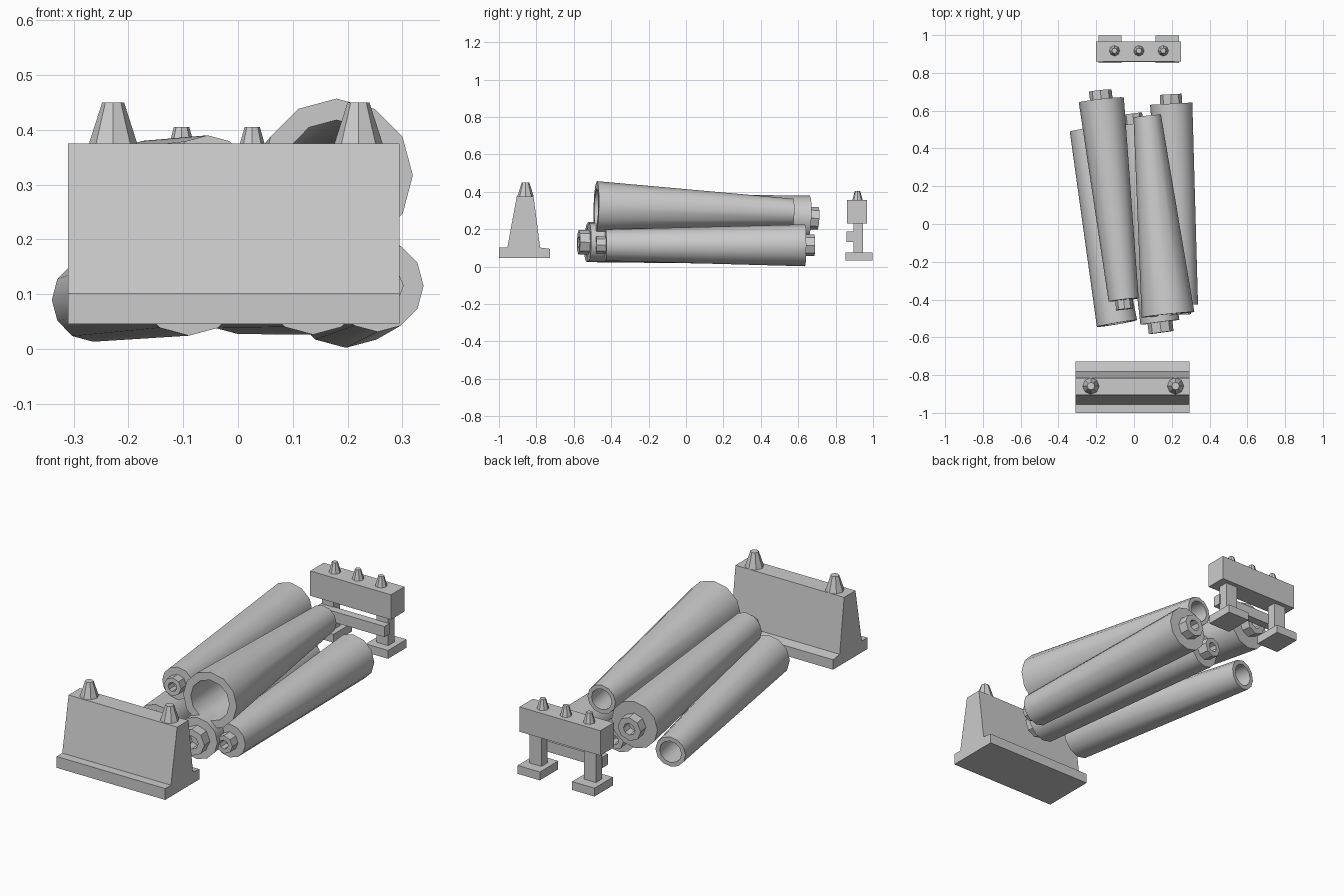
import bpy, bmesh
from math import cos, sin, pi, radians
from mathutils import Vector

if "Cube" in bpy.data.objects:
    bpy.data.objects.remove(bpy.data.objects["Cube"])


def make_object(name, bm, smooth=False):
    bmesh.ops.recalc_face_normals(bm, faces=bm.faces)
    mesh = bpy.data.meshes.new(name)
    bm.to_mesh(mesh)
    bm.free()
    ob = bpy.data.objects.new(name, mesh)
    bpy.context.collection.objects.link(ob)
    if smooth:
        bpy.ops.object.select_all(action='DESELECT')
        ob.select_set(True)
        bpy.context.view_layer.objects.active = ob
        bpy.ops.object.shade_smooth_by_angle(angle=radians(40))
    return ob


def box(name, lo, hi):
    bm = bmesh.new()
    bmesh.ops.create_cube(bm, size=1)
    for v in bm.verts:
        v.co = [a + (b - a) * (c + 0.5) for a, b, c in zip(lo, hi, v.co)]
    return make_object(name, bm)


def turned(name, start, axis, profile, sides, loop=False, smooth=False):
    """Revolve (distance, radius) points around an axis; loop makes a tube."""
    bm = bmesh.new()
    d = axis.normalized()
    ref = Vector((0, 1, 0)) if abs(d.z) > 0.9 else Vector((0, 0, 1))
    up = (ref - d * ref.dot(d)).normalized()
    side = d.cross(up)
    rings = [[bm.verts.new(start + d * t + r * (up * cos(2 * pi * i / sides) + side * sin(2 * pi * i / sides)))
              for i in range(sides)] for t, r in profile]
    pairs = list(zip(rings, rings[1:]))
    if loop:
        pairs.append((rings[-1], rings[0]))
    else:
        bm.faces.new(rings[0])
        bm.faces.new(rings[-1])
    for a, b in pairs:
        for i in range(sides):
            j = (i + 1) % sides
            bm.faces.new((a[i], a[j], b[j], b[i]))
    return make_object(name, bm, smooth)


def open_pipe(name, front, back, rf, rb, wall=0.72):
    p, q = Vector(front), Vector(back)
    n = (q - p).length
    turned(name, p, q - p, [(0, rf), (n, rb), (n, rb * wall), (0, rf * wall)], 12, True, True)


def plugged_pipe(name, front, back, rf, rb, nub_f, nub_b, nub_len):
    p, q = Vector(front), Vector(back)
    n = (q - p).length
    turned(name, p, q - p, [(0, rf), (n, rb)], 12, smooth=True)
    for end, pos, axis, r in (("front", p, p - q, nub_f), ("back", q, q - p, nub_b)):
        turned(f"{name}_{end}_nozzle", pos, axis,
               [(0, r), (nub_len, r), (nub_len, r * 0.5), (0, r * 0.5)], 8, True)


def peg(name, x, y, z, h, r1, r2):
    turned(name, Vector((x, y, z)), Vector((0, 0, 1)), [(0, r1), (h, r2)], 8)


# Front barrier: sloped slab on a wide base
profile = [(-1, 0.045), (-0.727, 0.045), (-0.727, 0.095), (-0.78, 0.102),
           (-0.815, 0.375), (-0.905, 0.375), (-0.955, 0.102), (-1, 0.102)]
bm = bmesh.new()
face = bm.faces.new([bm.verts.new((-0.31, y, z)) for y, z in profile])
ext = bmesh.ops.extrude_face_region(bm, geom=[face])
bmesh.ops.translate(bm, vec=(0.605, 0, 0),
                    verts=[g for g in ext["geom"] if isinstance(g, bmesh.types.BMVert)])
if not face.is_valid or len([f for f in bm.faces if len(f.verts) == 8]) < 2:
    bm.faces.new([v for v in bm.verts if v.co.x < 0])
make_object("front_barrier", bm)
for x in (-0.228, 0.22):
    peg("front_barrier_peg", x, -0.858, 0.375, 0.075, 0.044, 0.02)

# Back barrier: beam on two footed legs with a crossbar
box("back_beam", (-0.2, 0.86, 0.23), (0.25, 0.967, 0.355))
box("back_crossbar", (-0.165, 0.858, 0.133), (0.215, 0.9, 0.187))
for x in (-0.127, 0.177):
    box("back_leg", (x - 0.033, 0.895, 0.075), (x + 0.033, 0.945, 0.23))
    box("back_foot", (x - 0.062, 0.852, 0.033), (x + 0.062, 0.998, 0.075))
for x in (-0.103, 0.026, 0.155):
    peg("back_barrier_peg", x, 0.917, 0.355, 0.05, 0.028, 0.014)

# Stacked pipes: two open, three with nozzles
open_pipe("upper_right_pipe", (0.18, -0.48, 0.317), (0.07, 0.572, 0.29), 0.14, 0.073)
open_pipe("lower_left_pipe", (-0.09, -0.527, 0.132), (-0.265, 0.502, 0.089), 0.108, 0.076)
plugged_pipe("upper_left_pipe", (-0.055, -0.402, 0.31), (-0.173, 0.657, 0.26),
             0.08, 0.12, 0.045, 0.06, 0.05)
plugged_pipe("lower_right_pipe", (0.255, -0.43, 0.115), (0.197, 0.637, 0.114),
             0.084, 0.112, 0.045, 0.058, 0.05)
plugged_pipe("lower_middle_pipe", (0.137, -0.52, 0.13), (0.0, 0.53, 0.113),
             0.104, 0.086, 0.066, 0.05, 0.055)
